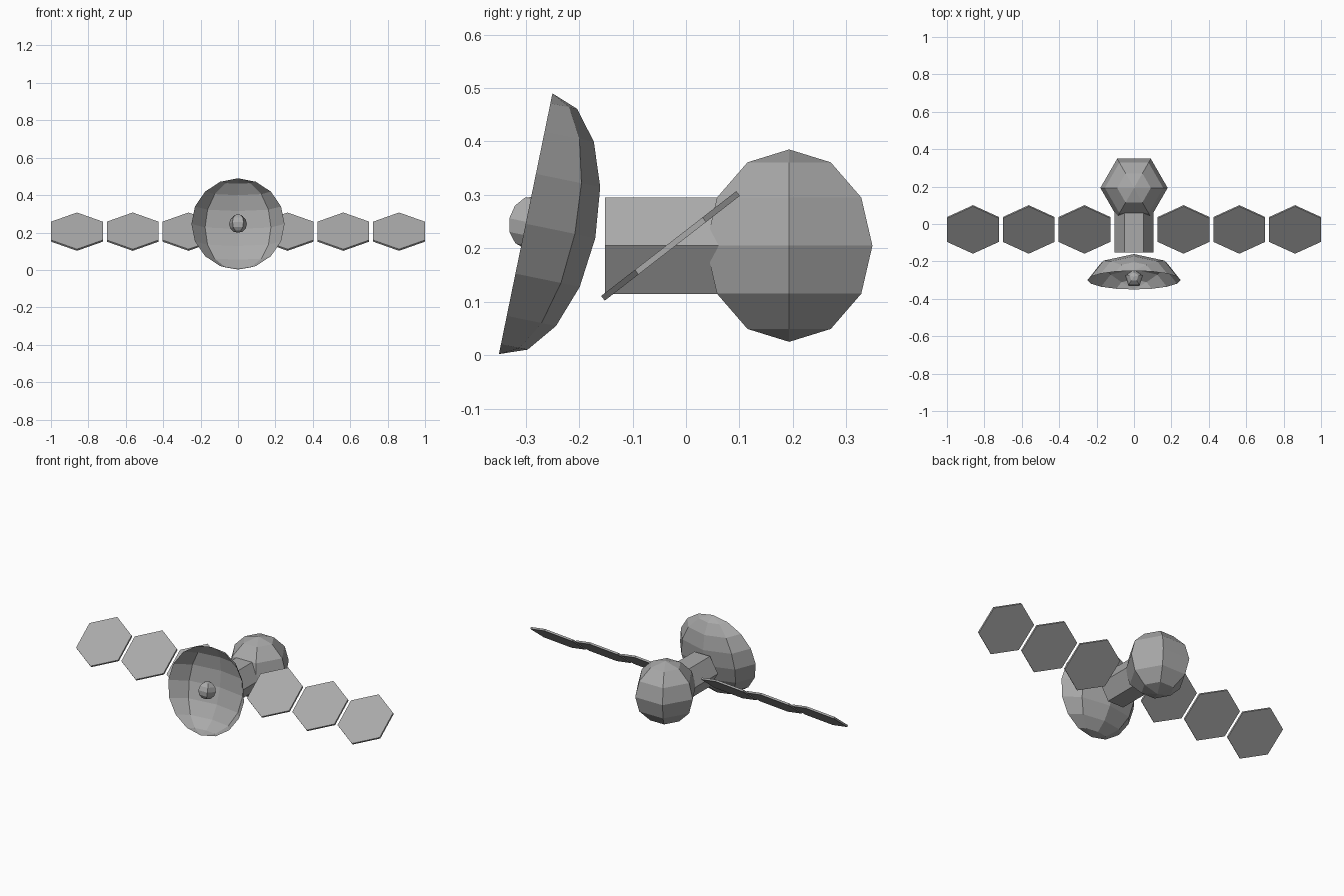
import bpy, bmesh, math
from mathutils import Matrix, Vector

cube = bpy.data.objects.get("Cube")
if cube:
    bpy.data.objects.remove(cube, do_unlink=True)

# One plain grey for the whole craft
GREY = (0.4, 0.4, 0.4, 1.0)
grey = bpy.data.materials.new("plain_grey")
grey.use_nodes = True
grey.diffuse_color = GREY
grey.node_tree.nodes["Principled BSDF"].inputs["Base Color"].default_value = GREY


def finish(name, bm, matrix):
    """Turn a bmesh into a flat-shaded grey object."""
    bmesh.ops.recalc_face_normals(bm, faces=bm.faces)
    bmesh.ops.transform(bm, matrix=matrix, verts=bm.verts)
    mesh = bpy.data.meshes.new(name)
    bm.to_mesh(mesh)
    bm.free()
    mesh.materials.append(grey)
    obj = bpy.data.objects.new(name, mesh)
    bpy.context.collection.objects.link(obj)
    return obj


def globe(name, segments, rings, radii, location, tilt=0, start=0, sweep=math.tau):
    """Spin a pole-to-pole arc round z, then scale, tilt and place it."""
    bm = bmesh.new()
    arc = []
    for i in range(rings + 1):
        a = math.pi * i / rings
        r = math.sin(a)
        arc.append(bm.verts.new((r * math.cos(start), r * math.sin(start), math.cos(a))))
    edges = [bm.edges.new(pair) for pair in zip(arc, arc[1:])]
    bmesh.ops.spin(bm, geom=arc + edges, cent=(0, 0, 0), axis=(0, 0, 1),
                   angle=sweep, steps=segments)
    bmesh.ops.remove_doubles(bm, verts=bm.verts, dist=0.001)
    matrix = (Matrix.Translation(location) @ Matrix.Rotation(tilt, 4, "X")
              @ Matrix.Diagonal((*radii, 1)))
    return finish(name, bm, matrix)


def hex_prism(name, radius, depth, location, tilt, turn=0):
    """Six-sided prism about z, turned, tilted about x and placed."""
    bm = bmesh.new()
    bmesh.ops.create_cone(bm, cap_ends=True, segments=6, radius1=radius,
                          radius2=radius, depth=depth)
    # put a corner on the +x axis whatever the primitive's start angle
    corner = next(iter(bm.verts)).co
    turn -= math.atan2(corner.y, corner.x)
    matrix = (Matrix.Translation(location) @ Matrix.Rotation(tilt, 4, "X")
              @ Matrix.Rotation(turn, 4, "Z"))
    return finish(name, bm, matrix)


# Rear pod and the hexagonal body that runs into it
globe("rear_pod", 6, 6, (0.18, 0.18, 0.18), (0, 0.193, 0.205))
hex_prism("body", 0.104, 0.29, (0, -0.007, 0.205), math.radians(90))

# Dish: half of a flattened globe, opening forward and slightly up
dish_tilt = math.radians(-11.6)
globe("dish", 8 // 2, 8, (0.249, 0.133, 0.249), (0, -0.30, 0.246),
      tilt=dish_tilt, sweep=math.pi)

# Feed ball at the middle of the dish opening
globe("dish_feed", 5, 6, (0.05, 0.05, 0.05), (0, -0.291, 0.248),
      tilt=dish_tilt, start=math.radians(90))

# Three tilted hexagonal solar panels on each side
for side, label in ((1, "left"), (-1, "right")):
    for i in range(3):
        hex_prism(f"solar_panel_{label}_{i + 1}", 0.16, 0.011,
                  (side * (0.265 + 0.298 * i), -0.029, 0.2045),
                  math.radians(37.8), turn=math.radians(30))
